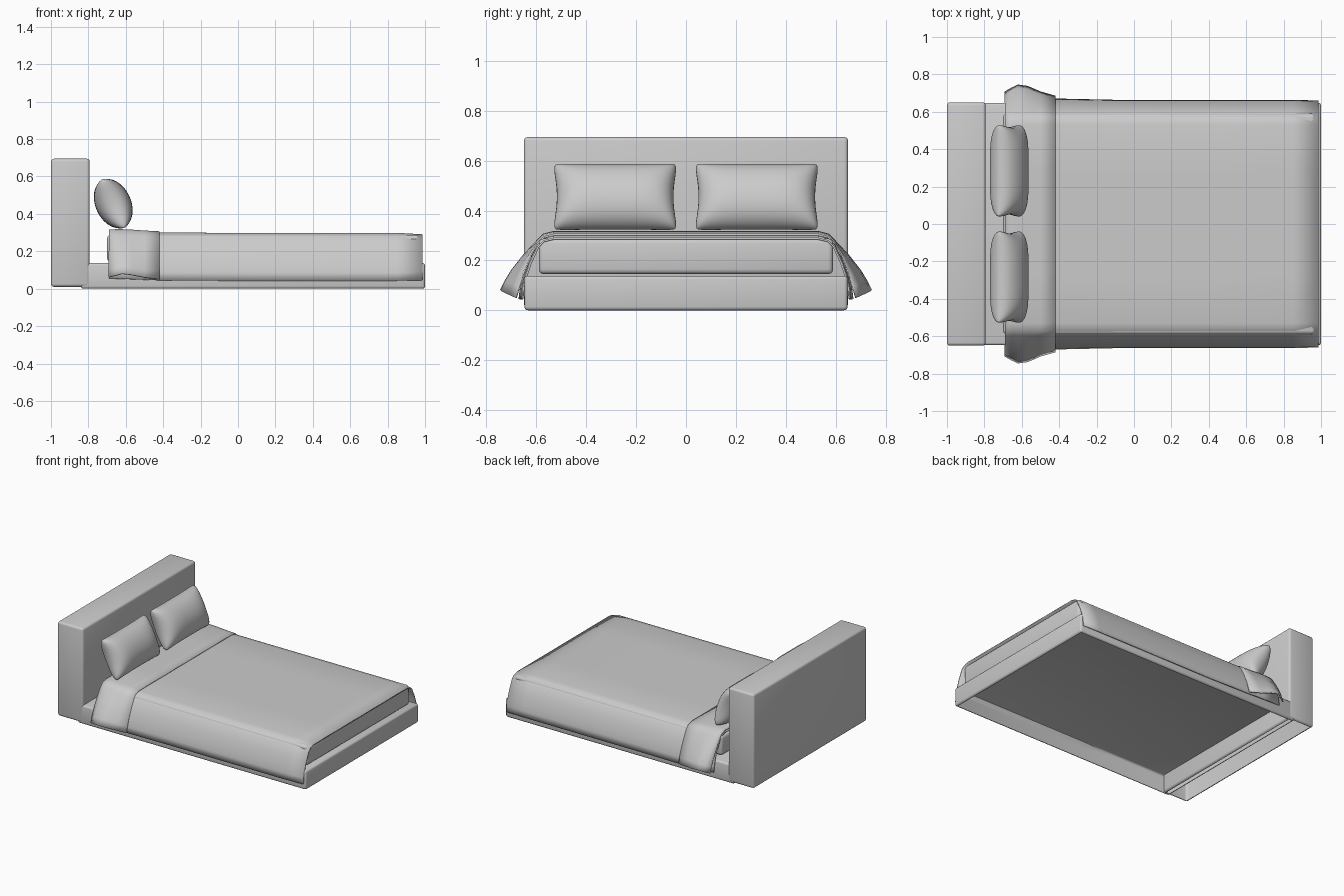
import bpy, bmesh, math
from mathutils import Vector

if "Cube" in bpy.data.objects:
    bpy.data.objects.remove(bpy.data.objects["Cube"])


def finish(name, bm, angle=35):
    bmesh.ops.recalc_face_normals(bm, faces=bm.faces)
    me = bpy.data.meshes.new(name)
    bm.to_mesh(me)
    bm.free()
    ob = bpy.data.objects.new(name, me)
    bpy.context.collection.objects.link(ob)
    bpy.ops.object.select_all(action='DESELECT')
    ob.select_set(True)
    bpy.context.view_layer.objects.active = ob
    bpy.ops.object.shade_smooth_by_angle(angle=math.radians(angle))
    return ob


def rounded_box(name, lo, hi, r, open_bottom=False):
    bm = bmesh.new()
    bmesh.ops.create_cube(bm, size=1)
    for v in bm.verts:
        v.co = Vector([(a + b) / 2 + c * (b - a) for a, b, c in zip(lo, hi, v.co)])
    bmesh.ops.bevel(bm, geom=bm.edges[:], offset=r, segments=3,
                    profile=0.5, affect='EDGES')
    bm.normal_update()
    if open_bottom:
        under = [f for f in bm.faces if f.normal.z < -0.99 and f.calc_area() > 0.05]
        bmesh.ops.delete(bm, geom=under, context='FACES')
    return finish(name, bm)


def draped_sheet(name, stations, thickness):
    # stations: x, top height, hem y, hem z; the drop is blended from shoulder to hem
    bm = bmesh.new()
    rows = []
    for x, zt, yb, zb in stations:
        half = [(0.27, zt), (0.53, zt), (0.57, zt - 0.010), (0.593, zt - 0.033)]
        ys, zs = half[-1]
        for t, bulge in ((0.3, 0.46), (0.6, 0.80), (0.8, 0.93), (1, 1)):
            k = bulge if yb < 0.67 else (t + bulge) / 2
            half.append((ys + (yb - ys) * k, zs + (zb - zs) * t))
        prof = [(-y, z) for y, z in reversed(half)] + [(0, zt)] + half
        rows.append([bm.verts.new((x, y, z)) for y, z in prof])
    for a, b in zip(rows, rows[1:]):
        for i in range(len(a) - 1):
            bm.faces.new((a[i], a[i + 1], b[i + 1], b[i]))
    ob = finish(name, bm, 50)
    mod = ob.modifiers.new("thickness", 'SOLIDIFY')
    mod.thickness = thickness
    mod.offset = 0
    return ob


def pillow(name, yc, n=28):
    # cushion with pinched edges and four ears, leaning on the headboard
    centre = Vector((-0.667, yc, 0.455))
    up = Vector((-0.42, 0, 0.91)).normalized()
    out = Vector((0.91, 0, 0.42)).normalized()
    bm = bmesh.new()
    for side in (1, -1):
        grid = []
        for i in range(n + 1):
            u = math.sin((2 * i / n - 1) * math.pi / 2)
            row = []
            for j in range(n + 1):
                v = math.sin((2 * j / n - 1) * math.pi / 2)
                ear = (abs(u) * abs(v)) ** 6 * 0.07
                w = 0.257 * u * (1 - 0.09 * (1 - v * v) - ear)
                h = 0.153 * v * (1 - 0.09 * (1 - u ** 4) - ear)
                t = 0.088 * (1 - u ** 4) ** 0.5 * (1 - v * v) ** 0.65
                t += 0.02 * (1 - u ** 8) ** 0.5 * (1 - v ** 8) ** 0.5
                row.append(bm.verts.new(centre + Vector((0, w, 0)) + up * h + out * t * side * 0.88))
            grid.append(row)
        for i in range(n):
            for j in range(n):
                bm.faces.new((grid[i][j], grid[i + 1][j], grid[i + 1][j + 1], grid[i][j + 1]))
    bmesh.ops.remove_doubles(bm, verts=bm.verts, dist=0.0004)
    return finish(name, bm, 80)


# frame: hollow headboard and base, open underneath
rounded_box("headboard", (-1, -0.65, 0.01), (-0.793, 0.65, 0.695), 0.016, True)
rounded_box("base", (-0.84, -0.648, 0), (1, 0.648, 0.138), 0.014, True)

# mattress
rounded_box("mattress", (-0.70, -0.59, 0.145), (0.97, 0.59, 0.288), 0.02)

# blanket over the whole mattress
draped_sheet("blanket", [(-0.69, 0.297, 0.665, 0.055), (-0.55, 0.297, 0.667, 0.05),
                         (-0.42, 0.296, 0.667, 0.045), (-0.1, 0.295, 0.660, 0.043),
                         (0.4, 0.295, 0.660, 0.043), (0.85, 0.295, 0.660, 0.043),
                         (0.985, 0.287, 0.656, 0.045)], 0.008)

# folded-back top of the blanket, flaring at the sides
draped_sheet("blanket_fold", [(-0.69, 0.312, 0.705, 0.062), (-0.655, 0.314, 0.725, 0.07),
                              (-0.62, 0.314, 0.742, 0.08), (-0.57, 0.312, 0.735, 0.074),
                              (-0.50, 0.307, 0.705, 0.06), (-0.42, 0.303, 0.682, 0.05)], 0.008)

# pillows
for side, yc in (("left", -0.284), ("right", 0.284)):
    pillow("pillow_" + side, yc)
